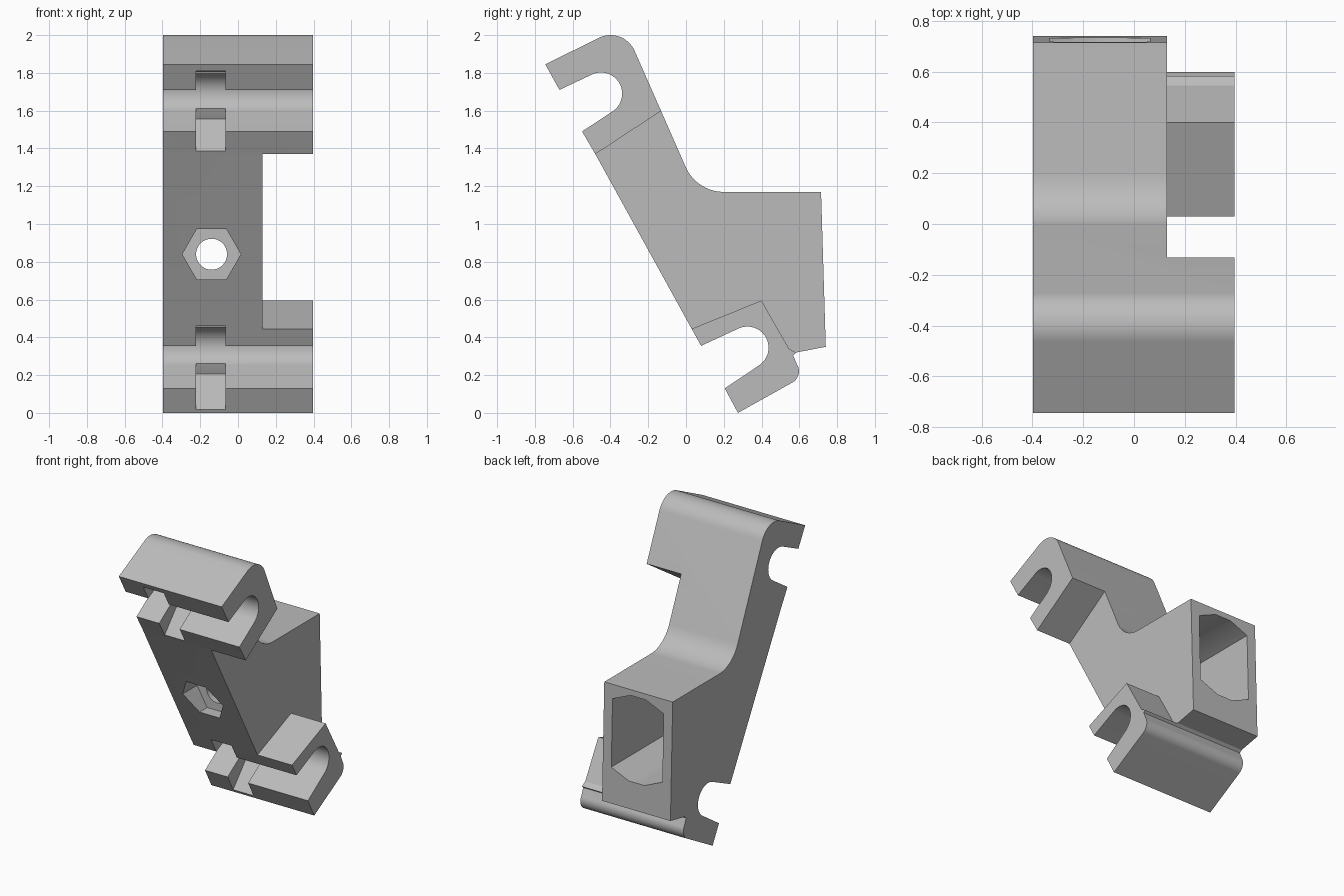
import bpy, bmesh
from math import cos, sin, radians

cube = bpy.data.objects.get("Cube")
if cube:
    bpy.data.objects.remove(cube)

grey = bpy.data.materials.new("plain grey")
grey.use_nodes = True
colour = (0.5, 0.5, 0.5, 1)
grey.diffuse_color = colour
grey.node_tree.nodes["Principled BSDF"].inputs["Base Color"].default_value = colour


def arc(cx, cy, r, start, end, steps=16):
    angles = [radians(start + (end - start) * i / steps) for i in range(steps + 1)]
    return [(cx + r * cos(a), cy + r * sin(a)) for a in angles]


def prism(name, points, low, high, axis="x"):
    """Extrude a (y, z) profile along x, or an (x, z) profile along y."""
    bm = bmesh.new()
    place = (lambda p, d: (d, p[0], p[1])) if axis == "x" else (lambda p, d: (p[0], d, p[1]))
    near = [bm.verts.new(place(p, low)) for p in points]
    far = [bm.verts.new(place(p, high)) for p in points]
    bm.faces.new(near)
    bm.faces.new(far[::-1])
    for i in range(len(points)):
        j = (i + 1) % len(points)
        bm.faces.new((near[j], near[i], far[i], far[j]))
    bmesh.ops.recalc_face_normals(bm, faces=bm.faces)
    mesh = bpy.data.meshes.new(name)
    bm.to_mesh(mesh)
    bm.free()
    mesh.materials.append(grey)
    obj = bpy.data.objects.new(name, mesh)
    bpy.context.collection.objects.link(obj)
    return obj


def cut(target, cutter):
    cutter.hide_render = True
    mod = target.modifiers.new("cut", "BOOLEAN")
    mod.operation = "DIFFERENCE"
    mod.solver = "EXACT"
    mod.object = cutter
    bpy.context.view_layer.objects.active = target
    bpy.ops.object.modifier_apply(modifier=mod.name)
    bpy.data.objects.remove(cutter)


# Bracket side profile with an open snap clip at each end
profile = (
    [(-0.745, 1.845)]
    + arc(-0.40, 1.86, 0.14, 117, 24)
    + arc(0.20, 1.39, 0.22, 204, 270)
    + [(0.715, 1.17), (0.74, 0.35), (0.585, 0.32), (0.567, 0.305)]
    + arc(0.53, 0.22, 0.068, 30, -62)
    + [(0.275, 0), (0.205, 0.13)]
    + arc(0.325, 0.345, 0.112, -57, 115, 24)
    + [(0.08, 0.355), (0.03, 0.445), (-0.48, 1.37), (-0.55, 1.49)]
    + arc(-0.45, 1.69, 0.112, -57, 115, 24)
    + [(-0.67, 1.71)]
)
bracket = prism("clip_bracket", profile, -0.398, 0.396)

# Narrow the middle so only the clips reach the full width
middle = [(-0.62, 1.278), (0.07, 1.731), (1, 1.7), (1, 0.29), (0.62, 0.29), (0.58, 0.32),
          (0.545, 0.34), (0.40, 0.595), (0.03, 0.445), (-0.1, 0.392)]
cut(bracket, prism("middle_cutter", middle, 0.13, 0.6))

# Tie grooves across both clip mouths
groove = [(-0.53, 1.34), (-0.34, 1.555), (-0.37, 1.61), (-0.40, 1.70), (-0.45, 1.80), (-0.8, 1.812)]
for dy, dz in ((0, 0), (0.77, -1.35)):
    cut(bracket, prism("groove_cutter", [(y + dy, z + dz) for y, z in groove], -0.223, -0.065))

# Hexagonal nut recess in the front, with a bolt hole behind it
cut(bracket, prism("nut_cutter", arc(-0.14, 0.84, 0.155, 0, 300, 5), -0.6, -0.03, "y"))
cut(bracket, prism("bolt_cutter", arc(-0.14, 0.84, 0.082, 0, 350, 35), -0.6, 0.5, "y"))

# Eight-sided pocket in the back
corners = [(0.197, 0.236), (0.06, 0.295), (-0.06, 0.295), (-0.197, 0.236)]
corners += [(-x, -z) for x, z in corners]
cut(bracket, prism("pocket_cutter", [(x - 0.133, z + 0.835) for x, z in corners], 0.12, 1, "y"))

bpy.ops.object.select_all(action="DESELECT")
bracket.select_set(True)
bpy.context.view_layer.objects.active = bracket
bpy.ops.object.shade_smooth_by_angle(angle=radians(25))
